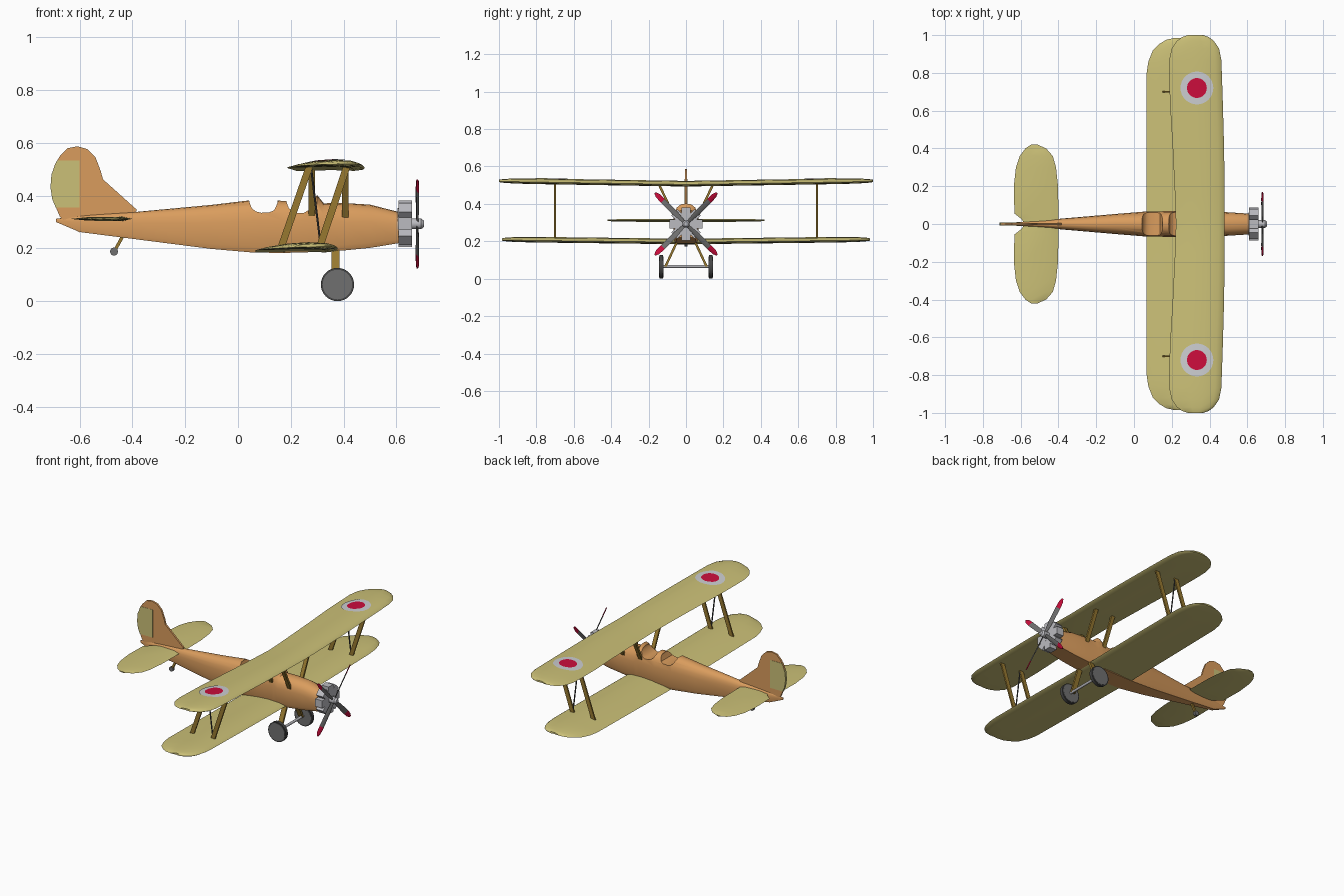
import bpy, bmesh, math
from mathutils import Vector
from mathutils.bvhtree import BVHTree

if "Cube" in bpy.data.objects:
    bpy.data.objects.remove(bpy.data.objects["Cube"])


def material(name, r, g, b):
    m = bpy.data.materials.new(name)
    m.diffuse_color = (r, g, b, 1)
    m.use_nodes = True
    m.node_tree.nodes["Principled BSDF"].inputs["Base Color"].default_value = m.diffuse_color
    return m


ORANGE = material("orange tan", 0.70, 0.335, 0.11)
YELLOW = material("pale yellow", 0.60, 0.53, 0.185)
WOOD = material("dark wood", 0.31, 0.19, 0.03)
SILVER = material("silver", 0.50, 0.50, 0.53)
GREY = material("grey", 0.16, 0.16, 0.16)
DARK = material("tyre dark", 0.06, 0.06, 0.06)
WHITE = material("off white", 0.60, 0.61, 0.63)
RED = material("crimson", 0.60, 0.004, 0.045)


def finish(name, bm, *mats):
    bmesh.ops.recalc_face_normals(bm, faces=bm.faces)
    me = bpy.data.meshes.new(name)
    bm.to_mesh(me)
    bm.free()
    for m in mats:
        me.materials.append(m)
    ob = bpy.data.objects.new(name, me)
    bpy.context.collection.objects.link(ob)
    return ob


def loft(name, rings, *mats, rule=None):
    """Skin a list of equal rings and cap both ends."""
    bm = bmesh.new()
    vs = [[bm.verts.new(p) for p in r] for r in rings]
    n = len(vs[0])
    for a, b in zip(vs, vs[1:]):
        for i in range(n):
            j = (i + 1) % n
            bm.faces.new((a[i], a[j], b[j], b[i]))
    bm.faces.new(vs[0])
    bm.faces.new(vs[-1])
    if rule:
        for f in bm.faces:
            f.material_index = rule(f.calc_center_median())
    return finish(name, bm, *mats)


def prism(name, outline, half, mat):
    """Side outline (x, z) extruded across y."""
    return loft(name, [[(x, y, z) for x, z in outline] for y in (-half, half)], mat)


def beam(name, a, b, wx, wy, mat):
    q = [(-1, -1), (1, -1), (1, 1), (-1, 1)]
    return loft(name, [[(p[0] + i * wx / 2, p[1] + j * wy / 2, p[2]) for i, j in q]
                       for p in (a, b)], mat)


def rod(name, a, b, r1, r2, mat, n=24):
    a, b = Vector(a), Vector(b)
    d = (b - a).normalized()
    u = d.orthogonal().normalized()
    w = d.cross(u)
    angs = [2 * math.pi * i / n for i in range(n)]
    return loft(name, [[p + (u * math.cos(t) + w * math.sin(t)) * r for t in angs]
                       for p, r in ((a, r1), (b, r2))], mat)


# Fuselage: x, bottom, top, half width
stations = [(-0.69, .300, .312, .004), (-0.6, .262, .325, .011), (-0.39, .235, .338, .028),
            (-0.1, .198, .365, .053), (.06, .184, .384, .066), (.18, .183, .380, .068),
            (.285, .186, .388, .068), (.30, .187, .402, .068), (.325, .188, .371, .067),
            (.40, .192, .372, .066), (.50, .202, .366, .062), (.61, .220, .338, .055)]
half = [(.85, 0), (1, .12), (1, .6), (.92, .77), (.72, .9), (.4, .98)]
section = half + [(0, 1)] + [(-a, b) for a, b in reversed(half)]
fuselage = loft("fuselage", [[(x, a * w, zb + b * (zt - zb)) for a, b in section]
                             for x, zb, zt, w in stations], ORANGE)

# Two cockpit saddles cut through the top
cuts = [[(.036, .45), (.043, .375), (.052, .353), (.067, .340), (.088, .335), (.12, .337),
         (.137, .345), (.150, .372), (.156, .45)],
        [(.175, .45), (.185, .372), (.193, .352), (.207, .340), (.225, .335), (.25, .335),
         (.268, .345), (.283, .372), (.298, .45)]]
cutters = []
for i, c in enumerate(cuts):
    cutter = prism(f"cockpit_cutter_{i + 1}", c, .2, ORANGE)
    cutter.hide_render = True
    mod = fuselage.modifiers.new("cockpit", 'BOOLEAN')
    mod.operation, mod.solver, mod.object = 'DIFFERENCE', 'EXACT', cutter
    cutters.append(cutter)
bpy.context.view_layer.update()
deps = bpy.context.evaluated_depsgraph_get()
fuselage.data = bpy.data.meshes.new_from_object(fuselage.evaluated_get(deps))
fuselage.modifiers.clear()
for c in cutters:
    bpy.data.objects.remove(c)

# Wings: half plan of (y, trailing x, leading x, thickness scale)
foil = [(0, 0), (.15, .012), (.4, .025), (.65, .03), (.88, .026), (.97, .018), (1, .011),
        (.97, .005), (.85, .001), (.5, .004), (.2, .001)]


def wing(name, plan, z0, rise):
    full = [(-y, a, b, s) for y, a, b, s in reversed(plan[1:])] + plan
    return loft(name, [[(a + u * (b - a), y, z0 + rise * abs(y) + h * s + .013 * (1 - s))
                        for u, h in foil] for y, a, b, s in full], YELLOW)


upper = wing("upper_wing", [(0, .222, .48, 1), (.15, .217, .48, 1), (.4, .205, .477, 1),
                            (.65, .19, .47, 1), (.8, .187, .465, 1), (.87, .187, .462, .95),
                            (.93, .20, .45, .85), (.97, .228, .422, .7), (.99, .255, .395, .55),
                            (1, .285, .365, .4)], .493, .016)
wing("lower_wing", [(0, .066, .378, 1), (.4, .066, .378, 1), (.8, .067, .375, 1),
                    (.86, .076, .37, .95), (.92, .10, .355, .85), (.955, .137, .335, .7),
                    (.975, .17, .31, .55), (.984, .21, .28, .4)], .184, .012)

# Roundels laid on the upper wing skin
me = upper.data
tree = BVHTree.FromPolygons([v.co for v in me.vertices], [p.vertices[:] for p in me.polygons])
for s, side in ((-1, "right"), (1, "left")):
    bm = bmesh.new()
    n, radii = 32, (.02, .0525, .0526, .07, .087)

    def skin(r, t):
        x, y = .333 + r * math.cos(t), s * .72 + r * math.sin(t)
        z = tree.ray_cast(Vector((x, y, 1)), Vector((0, 0, -1)))[0].z
        return bm.verts.new((x, y, z + .003))
    rings = [[skin(r, 2 * math.pi * i / n) for i in range(n)] for r in radii]
    bm.faces.new(rings[0])
    for k, (a, b) in enumerate(zip(rings, rings[1:])):
        for i in range(n):
            j = (i + 1) % n
            f = bm.faces.new((a[i], b[i], b[j], a[j]))
            f.material_index = 0 if k == 0 else 1
    ob = finish(f"{side}_roundel", bm, RED, WHITE)
    if ob.data.polygons[0].normal.z < 0:
        ob.data.flip_normals()

# Tailplane
tail = [(0, -.575, -.40, 1), (.03, -.60, -.40, 1), (.055, -.633, -.40, 1), (.2, -.636, -.402, 1),
        (.3, -.625, -.413, .9), (.36, -.605, -.43, .8), (.40, -.575, -.465, .6),
        (.42, -.545, -.51, .4)]
tail = [(-y, a, b, s) for y, a, b, s in reversed(tail[1:])] + tail
flat = [(0, 0), (.3, .007), (.8, .008), (1, 0), (.8, -.008), (.3, -.007)]
loft("tailplane", [[(a + u * (b - a), y, .312 + h * s) for u, h in flat]
                   for y, a, b, s in tail], YELLOW)

# Fin with a painted rudder panel
prism("fin", [(-.385, .340), (-.385, .348), (-.512, .462), (-.52, .492), (-.54, .545),
              (-.57, .576), (-.608, .587), (-.646, .58), (-.676, .549), (-.694, .518),
              (-.706, .481), (-.71, .432), (-.703, .386), (-.676, .322), (-.638, .28),
              (-.6, .261), (-.55, .28)], .006, ORANGE)
prism("rudder_panel", [(-.60, .355), (-.60, .533), (-.686, .533), (-.707, .481),
                       (-.711, .432), (-.704, .386), (-.691, .355)], .0075, YELLOW)

# Radial engine
CZ = .293
rod("crankcase", (.605, 0, CZ), (.658, 0, CZ), .06, .055, SILVER)
for i in range(8):
    t = i * math.pi / 4
    c, s = math.cos(t), math.sin(t)
    loft(f"engine_cylinder_{i + 1}",
         [[(x, c * r - s * w, CZ + s * r + c * w) for x, w in
           ((.609, -.024), (.659, -.024), (.659, .024), (.609, .024))] for r in (.03, .088)],
         SILVER)

# Propeller: four pitched blades with red tips
rod("propeller_shaft", (.655, 0, CZ), (.694, 0, CZ), .02, .02, SILVER)
rod("propeller_hub", (.694, 0, CZ), (.705, 0, CZ), .02, .012, SILVER)
for i in range(4):
    t = math.pi / 4 + i * math.pi / 2
    c, s = math.cos(t), math.sin(t)
    rings = []
    for r, w in ((.01, .008), (.08, .015), (.175, .016), (.215, .014), (.235, .005)):
        ring = []
        for a, d in ((-w, 0), (0, -.003), (w, 0), (0, .003)):
            x, q = .68 + a * .4 + d, a * .92 - d * .4
            ring.append((x, c * r - s * q, CZ + s * r + c * q))
        rings.append(ring)
    loft(f"propeller_blade_{i + 1}", rings, GREY, RED,
         rule=lambda p: int(math.hypot(p.y, p.z - CZ) > .176))

# Struts, braces, undercarriage on both sides
for s, side in ((-1, "right"), (1, "left")):
    y = s * .70
    beam(f"{side}_rear_wing_strut", (.162, y, .20), (.272, y, .515), .028, .009, WOOD)
    beam(f"{side}_front_wing_strut", (.308, y, .20), (.414, y, .515), .028, .009, WOOD)
    rod(f"{side}_brace_wire", (.277, y, .505), (.312, y, .222), .004, .004, DARK, 6)
    for x, end in ((.28, "rear"), (.406, "front")):
        beam(f"{side}_{end}_cabane_strut", (x, s * .052, .31), (x, s * .145, .505),
             .024, .014, WOOD)
    beam(f"{side}_gear_leg", (.37, s * .11, .065), (.37, s * .04, .215), .031, .014, WOOD)
    rod(f"{side}_tyre", (.377, s * .123, .063), (.377, s * .143, .063), .063, .063, DARK, 32)
    rod(f"{side}_wheel_disc", (.377, s * .121, .063), (.377, s * .145, .063),
        .056, .056, GREY, 32)
rod("axle", (.377, -.125, .066), (.377, .125, .066), .008, .008, SILVER, 12)

# Tail wheel
beam("tail_wheel_strut", (-.468, 0, .19), (-.435, 0, .25), .014, .012, WOOD)
rod("tail_wheel", (-.47, -.008, .188), (-.47, .008, .188), .015, .015, GREY, 20)

# Smooth rounded skins, keep the edges crisp
bpy.ops.object.select_all(action='SELECT')
bpy.context.view_layer.objects.active = fuselage
bpy.ops.object.shade_smooth_by_angle(angle=math.radians(32))
